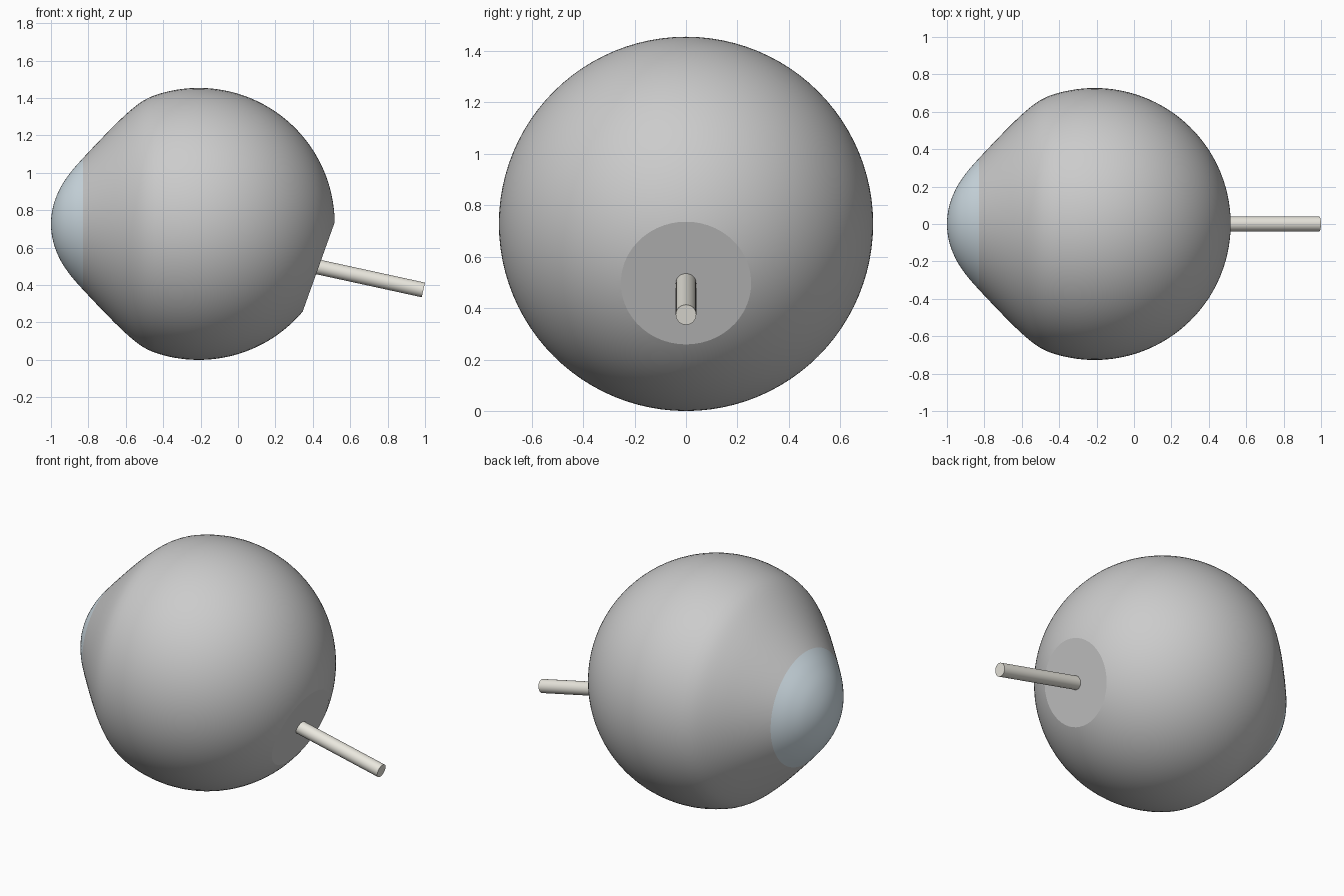
import bpy, bmesh, math
from mathutils import Vector

if "Cube" in bpy.data.objects:
    bpy.data.objects.remove(bpy.data.objects["Cube"])

R, CX, CZ = 0.727, -0.21, 0.727


def finish(name, bm, angle, color=None):
    bmesh.ops.recalc_face_normals(bm, faces=bm.faces)
    me = bpy.data.meshes.new(name)
    bm.to_mesh(me)
    bm.free()
    ob = bpy.data.objects.new(name, me)
    bpy.context.collection.objects.link(ob)
    if color:
        mat = bpy.data.materials.new(name + "_color")
        mat.diffuse_color = (*color, 1)
        mat.use_nodes = True
        mat.node_tree.nodes["Principled BSDF"].inputs["Base Color"].default_value = mat.diffuse_color
        me.materials.append(mat)
    bpy.ops.object.select_all(action='DESELECT')
    ob.select_set(True)
    bpy.context.view_layer.objects.active = ob
    bpy.ops.object.shade_smooth_by_angle(angle=math.radians(angle))
    return ob


def revolve(profile, steps=96):
    """Spin (x, radius) points about the eye axis."""
    bm = bmesh.new()
    vs = [bm.verts.new((x, 0, CZ + r)) for x, r in profile]
    es = [bm.edges.new(p) for p in zip(vs, vs[1:])]
    bmesh.ops.spin(bm, geom=vs + es, cent=(0, 0, CZ), axis=(1, 0, 0),
                   angle=math.tau, steps=steps, use_duplicate=False)
    bmesh.ops.remove_doubles(bm, verts=bm.verts, dist=1e-5)
    return bm


def spline(pts, first, last, n=8):
    """Catmull-Rom through pts[first] .. pts[last]."""
    out = []
    for i in range(first, last):
        a, b, c, d = (Vector(p) for p in pts[i - 1:i + 3])
        for k in range(n):
            t = k / n
            out.append(0.5 * (2 * b + (c - a) * t + (2 * a - 5 * b + 4 * c - d) * t ** 2
                              + (3 * b - a - 3 * c + d) * t ** 3))
    return out + [Vector(pts[last])]


def ball(x):
    return (x, math.sqrt(R * R - (x - CX) ** 2))


# Front profile: ball flank easing into the corneal bulge
front = [ball(-0.38), ball(-0.45), (-0.52, 0.65), (-0.60, 0.585), (-0.70, 0.487),
         (-0.83, 0.35), (-0.90, 0.269), (-0.953, 0.187), (-0.988, 0.095),
         (-1.0, 0.0), (-0.988, -0.095)]

# Eyeball: round back plus flank, with a flat where the nerve enters
end = math.acos((-0.45 - CX) / R)
back = [(CX + R * math.cos(end * i / 48), R * math.sin(end * i / 48)) for i in range(48)]
bm = revolve(back + spline(front, 1, 5))
cut = bmesh.ops.bisect_plane(bm, geom=bm.verts[:] + bm.edges[:] + bm.faces[:],
                             plane_co=(0.515, 0, 0.73), plane_no=(0.46, 0, -0.165),
                             clear_outer=True)
rim = [e for e in cut["geom_cut"] if isinstance(e, bmesh.types.BMEdge)]
bmesh.ops.holes_fill(bm, edges=rim, sides=0)
finish("eyeball", bm, 15)

# Cornea
finish("cornea", revolve(spline(front, 5, 9)), 40, (0.66, 0.76, 0.82))

# Optic nerve
a, b = Vector((0.33, 0, 0.518)), Vector((0.991, 0, 0.374))
bm = bmesh.new()
bmesh.ops.create_cone(bm, cap_ends=True, segments=32, radius1=0.04, radius2=0.04,
                      depth=(b - a).length)
nerve = finish("optic_nerve", bm, 30, (0.82, 0.8, 0.73))
nerve.location = (a + b) / 2
nerve.rotation_euler = (b - a).to_track_quat('Z', 'Y').to_euler()
